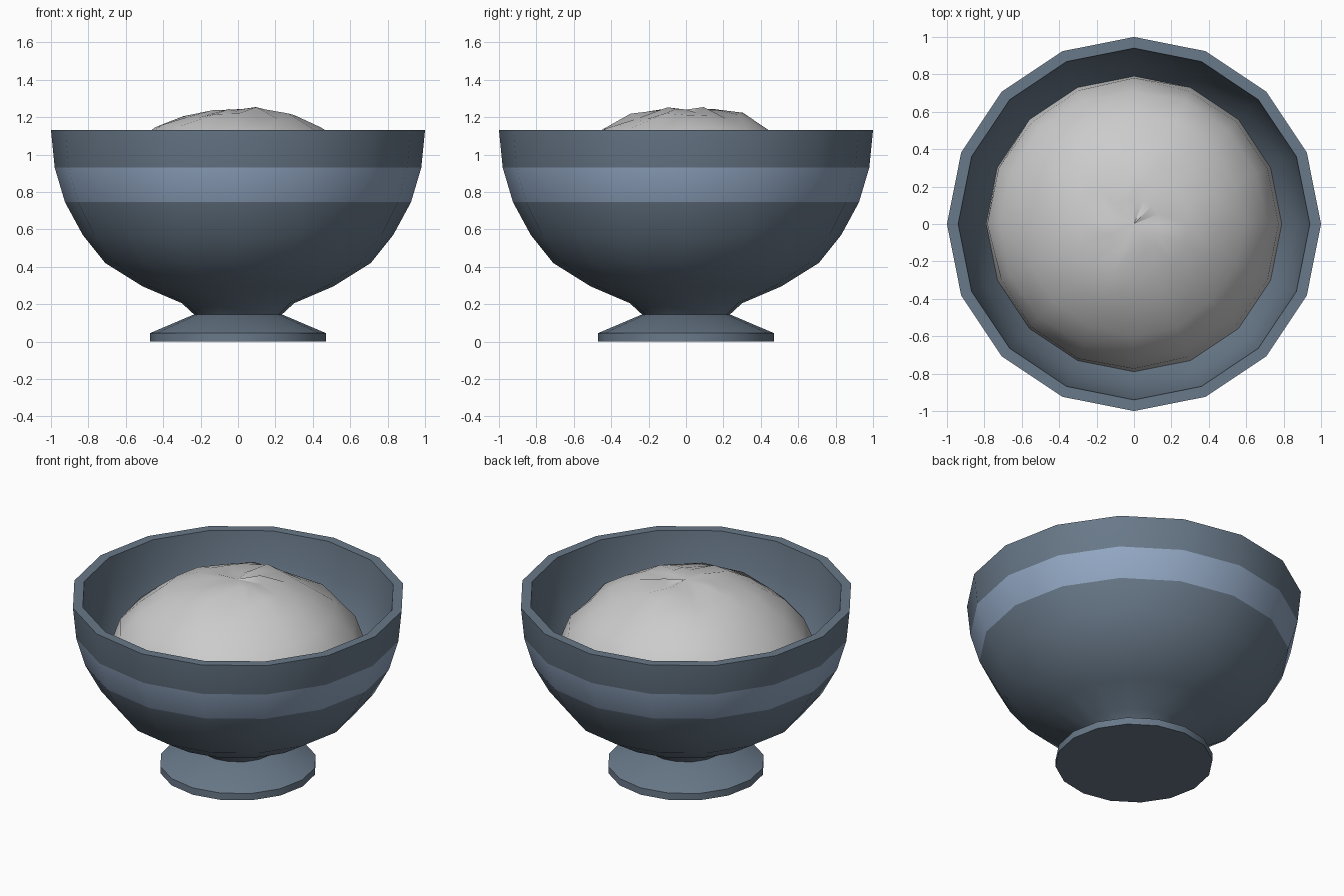
import bpy, math, random

if "Cube" in bpy.data.objects:
    bpy.data.objects.remove(bpy.data.objects["Cube"])

SIDES = 16
random.seed(4)


def material(name, rgb):
    m = bpy.data.materials.new(name)
    m.diffuse_color = (*rgb, 1)
    m.use_nodes = True
    m.node_tree.nodes["Principled BSDF"].inputs["Base Color"].default_value = m.diffuse_color
    return m


def lathe(name, profile, mats=(), band=None, jitter=0.0, angle=30):
    """Revolve (radius, z) points; a radius of 0 becomes a single pole vertex."""
    verts, faces, slots, rings = [], [], [], []
    for k, (r, z) in enumerate(profile):
        if r == 0:
            rings.append([len(verts)] * SIDES)
            verts.append((0, 0, z))
            continue
        rings.append(list(range(len(verts), len(verts) + SIDES)))
        for i in range(SIDES):
            a = 2 * math.pi * i / SIDES
            j = jitter * (k > 0)
            rr = r + random.uniform(-j, j) * 0.5
            verts.append((rr * math.cos(a), rr * math.sin(a), z + random.uniform(-j, j)))
    for k, (lo, hi) in enumerate(zip(rings, rings[1:])):
        for i in range(SIDES):
            n = (i + 1) % SIDES
            faces.append(list(dict.fromkeys((lo[i], lo[n], hi[n], hi[i]))))
            slots.append(1 if k == band else 0)
    me = bpy.data.meshes.new(name)
    me.from_pydata(verts, [], faces)
    for m in mats:
        me.materials.append(m)
    for p, s in zip(me.polygons, slots):
        p.material_index = s
    ob = bpy.data.objects.new(name, me)
    bpy.context.collection.objects.link(ob)
    bpy.ops.object.select_all(action='DESELECT')
    ob.select_set(True)
    bpy.context.view_layer.objects.active = ob
    bpy.ops.object.shade_smooth_by_angle(angle=math.radians(angle))
    return ob


glaze = material("slate_glaze", (0.14, 0.19, 0.25))
stripe = material("light_stripe", (0.29, 0.39, 0.55))

# Flared foot
lathe("foot", [(0, 0), (0.47, 0), (0.47, 0.045), (0.235, 0.145), (0, 0.145)], [glaze])

# Bowl: outer wall with painted band, flat rim, inner wall
outer = [(0, 0.14), (0.235, 0.145), (0.30, 0.205), (0.51, 0.295), (0.71, 0.42),
         (0.83, 0.57), (0.925, 0.745), (0.98, 0.93), (1.0, 1.13)]
inner = [(0.94, 1.13), (0.92, 0.93), (0.865, 0.745), (0.78, 0.60), (0.66, 0.46),
         (0.40, 0.32), (0, 0.28)]
lathe("bowl", outer + inner, [glaze, stripe], band=6)

# Lumpy heaped food
lathe("food_mound", [(0.79, 0.62), (0.775, 0.77), (0.71, 0.92), (0.59, 1.04), (0.45, 1.14),
                     (0.30, 1.205), (0.14, 1.235), (0, 1.24)], jitter=0.02, angle=35)
